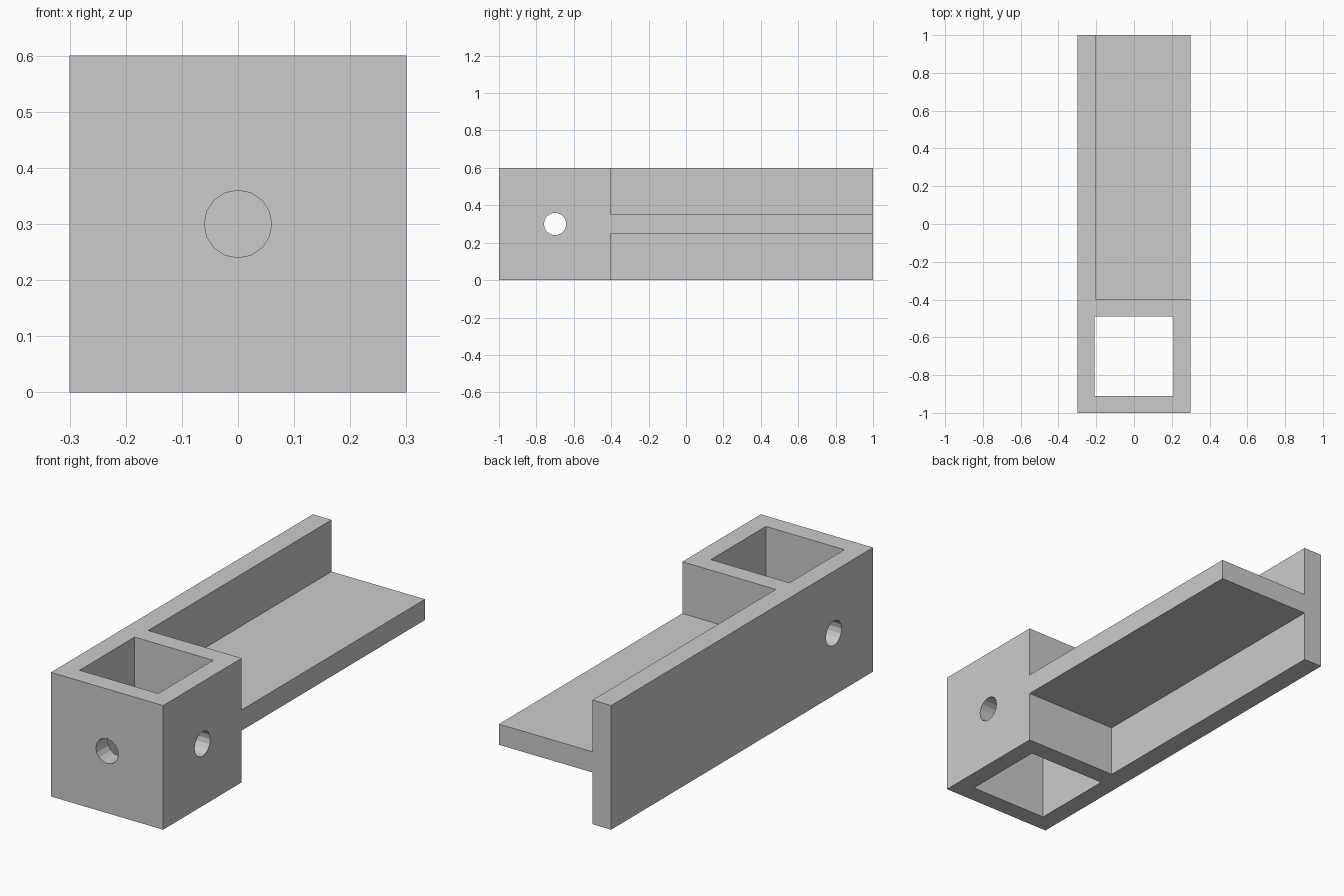
import bpy
from math import pi

if "Cube" in bpy.data.objects:
    bpy.data.objects.remove(bpy.data.objects["Cube"])


def box(name, x, y, z):
    """Box from (min, max) ranges on each axis."""
    bpy.ops.mesh.primitive_cube_add(size=1)
    ob = bpy.context.object
    ob.name = name
    ob.location = [(a + b) / 2 for a, b in (x, y, z)]
    ob.scale = [b - a for a, b in (x, y, z)]
    bpy.ops.object.transform_apply(location=True, rotation=True, scale=True)
    return ob


def bore(name, depth, loc, rot):
    """Low-poly round cutter for a screw hole."""
    bpy.ops.mesh.primitive_cylinder_add(vertices=16, radius=0.06, depth=depth,
                                        location=loc, rotation=rot)
    ob = bpy.context.object
    ob.name = name
    return ob


# Full envelope of the bracket: everything else is cut away from it
bracket = box("bracket", (-0.3, 0.3), (-1, 1), (0, 0.6))

cutters = [
    # Spaces above and below the plate, leaving the side wall and end socket
    box("upper_space", (-0.2, 0.5), (-0.4, 1.2), (0.35, 0.8)),
    box("lower_space", (-0.2, 0.5), (-0.4, 1.2), (-0.2, 0.25)),
    # Square socket running vertically through the end block
    box("socket", (-0.21, 0.21), (-0.91, -0.49), (-0.2, 0.8)),
    # Screw holes: across both side walls, and through the front wall only
    bore("side_hole", 1.0, (0, -0.7, 0.3), (0, pi / 2, 0)),
    bore("front_hole", 0.5, (0, -0.95, 0.3), (pi / 2, 0, 0)),
]

for cutter in cutters:
    cutter.hide_render = True
    mod = bracket.modifiers.new(cutter.name, 'BOOLEAN')
    mod.operation = 'DIFFERENCE'
    mod.solver = 'EXACT'
    mod.object = cutter

# Apply the cuts, then drop the cutters
bpy.ops.object.select_all(action='DESELECT')
bracket.select_set(True)
bpy.context.view_layer.objects.active = bracket
for cutter in cutters:
    bpy.ops.object.modifier_apply(modifier=cutter.name)
for cutter in cutters:
    bpy.data.objects.remove(cutter, do_unlink=True)
